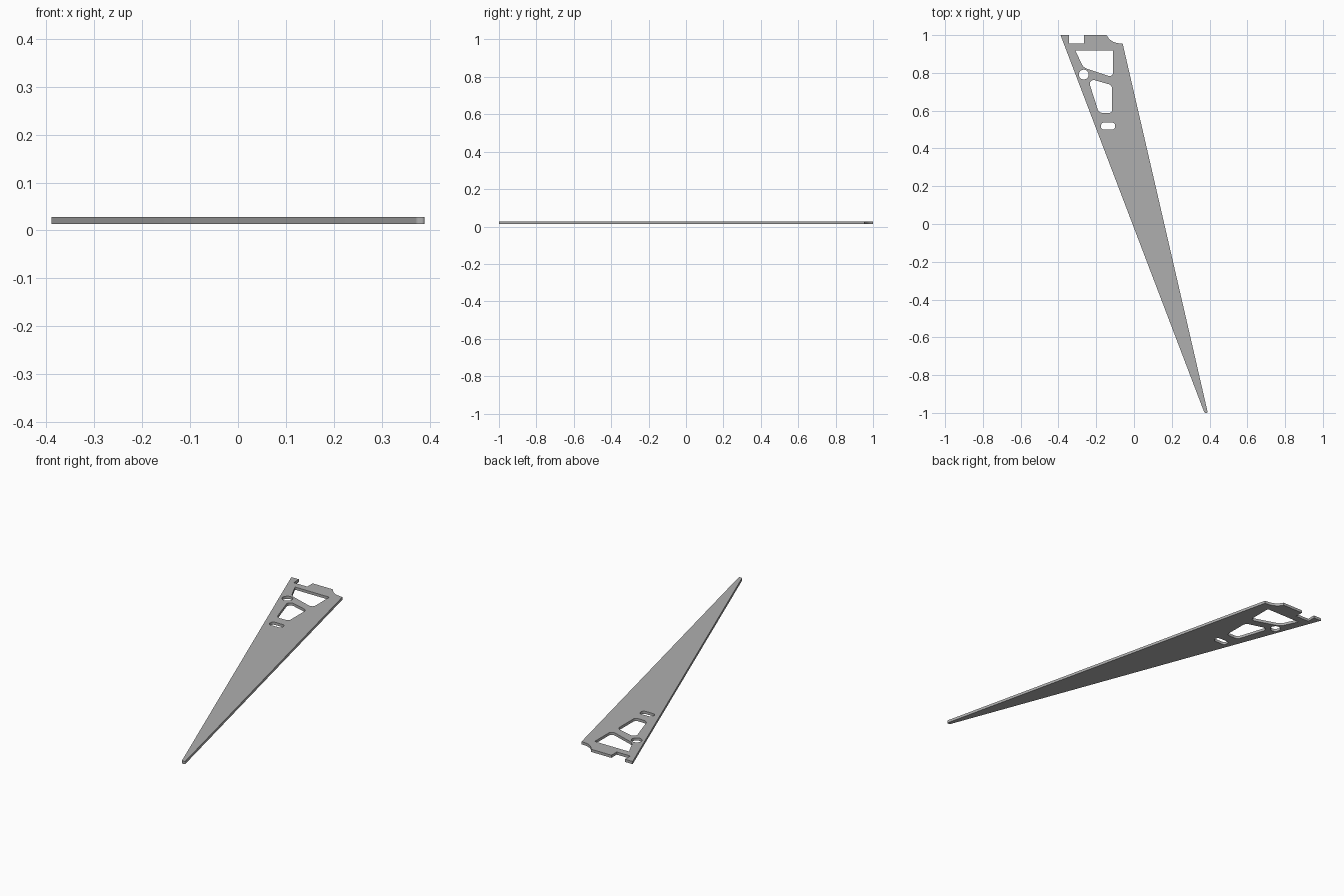
import bpy
import bmesh
import math
from mathutils import Vector

cube = bpy.data.objects.get("Cube")
if cube:
    bpy.data.objects.remove(cube, do_unlink=True)

BOTTOM, TOP = 0.0137, 0.0279

steel = bpy.data.materials.new("grey steel")
steel.use_nodes = True
GREY = (0.43, 0.43, 0.43, 1)
steel.diffuse_color = GREY
steel.node_tree.nodes["Principled BSDF"].inputs["Base Color"].default_value = GREY


def rounded(corners, steps=8):
    """Closed outline from (x, y, setback) corners, each rounded by an arc."""
    points = []
    for i, (x, y, setback) in enumerate(corners):
        c = Vector((x, y))
        if not setback:
            points.append(c)
            continue
        to_prev = (Vector(corners[i - 1][:2]) - c).normalized()
        to_next = (Vector(corners[(i + 1) % len(corners)][:2]) - c).normalized()
        a, b = c + to_prev * setback, c + to_next * setback
        w = math.sin(to_prev.angle(to_next) / 2)
        for s in range(steps + 1):
            t = s / steps
            k = ((1 - t) ** 2, 2 * w * t * (1 - t), t ** 2)
            points.append((a * k[0] + c * k[1] + b * k[2]) / sum(k))
    return points


def circle(x, y, r, n=32):
    return [Vector((x + r * math.cos(math.tau * i / n),
                    y + r * math.sin(math.tau * i / n))) for i in range(n)]


# Tapered blade with heel notch, curved shoulder and rounded tip
blade = rounded([
    (-0.389, 1.0, 0), (-0.344, 1.0, 0), (-0.344, 0.955, 0), (-0.265, 0.955, 0),
    (-0.265, 1.0, 0), (-0.145, 1.0, 0), (-0.125, 0.96, 0.044), (-0.06, 0.955, 0),
    (0.391, -1.0, 0.007), (0.373, -1.0, 0.006)])

# Handle mounting holes
upper_window = rounded([
    (-0.31, 0.918, 0), (-0.11, 0.918, 0), (-0.11, 0.776, 0.026), (-0.268, 0.828, 0.022)])
lower_window = rounded([
    (-0.245, 0.772, 0.038), (-0.116, 0.735, 0.02),
    (-0.116, 0.588, 0.016), (-0.186, 0.588, 0.02)])
slot = rounded([
    (-0.175, 0.537, 0.016), (-0.1, 0.537, 0.016),
    (-0.1, 0.5, 0.016), (-0.175, 0.5, 0.016)])
bolt_hole = circle(-0.266, 0.791, 0.026)

# Filled outline, extruded to the plate thickness
curve = bpy.data.curves.new("saw_blade", "CURVE")
curve.dimensions = "2D"
curve.fill_mode = "BOTH"
curve.extrude = (TOP - BOTTOM) / 2
for outline in (blade, upper_window, lower_window, slot, bolt_hole):
    spline = curve.splines.new("POLY")
    spline.points.add(len(outline) - 1)
    for point, p in zip(spline.points, outline):
        point.co = (p.x, p.y, 0, 1)
    spline.use_cyclic_u = True
curve.materials.append(steel)

saw = bpy.data.objects.new("saw_blade", curve)
saw.location.z = (TOP + BOTTOM) / 2
bpy.context.collection.objects.link(saw)
bpy.ops.object.select_all(action="DESELECT")
saw.select_set(True)
bpy.context.view_layer.objects.active = saw
bpy.ops.object.convert(target="MESH")
saw = bpy.context.object

# Weld the caps to the rim
bm = bmesh.new()
bm.from_mesh(saw.data)
bmesh.ops.remove_doubles(bm, verts=bm.verts, dist=0.0001)
bmesh.ops.recalc_face_normals(bm, faces=bm.faces)
bm.to_mesh(saw.data)
bm.free()
bpy.ops.object.shade_smooth_by_angle(angle=math.radians(30))
